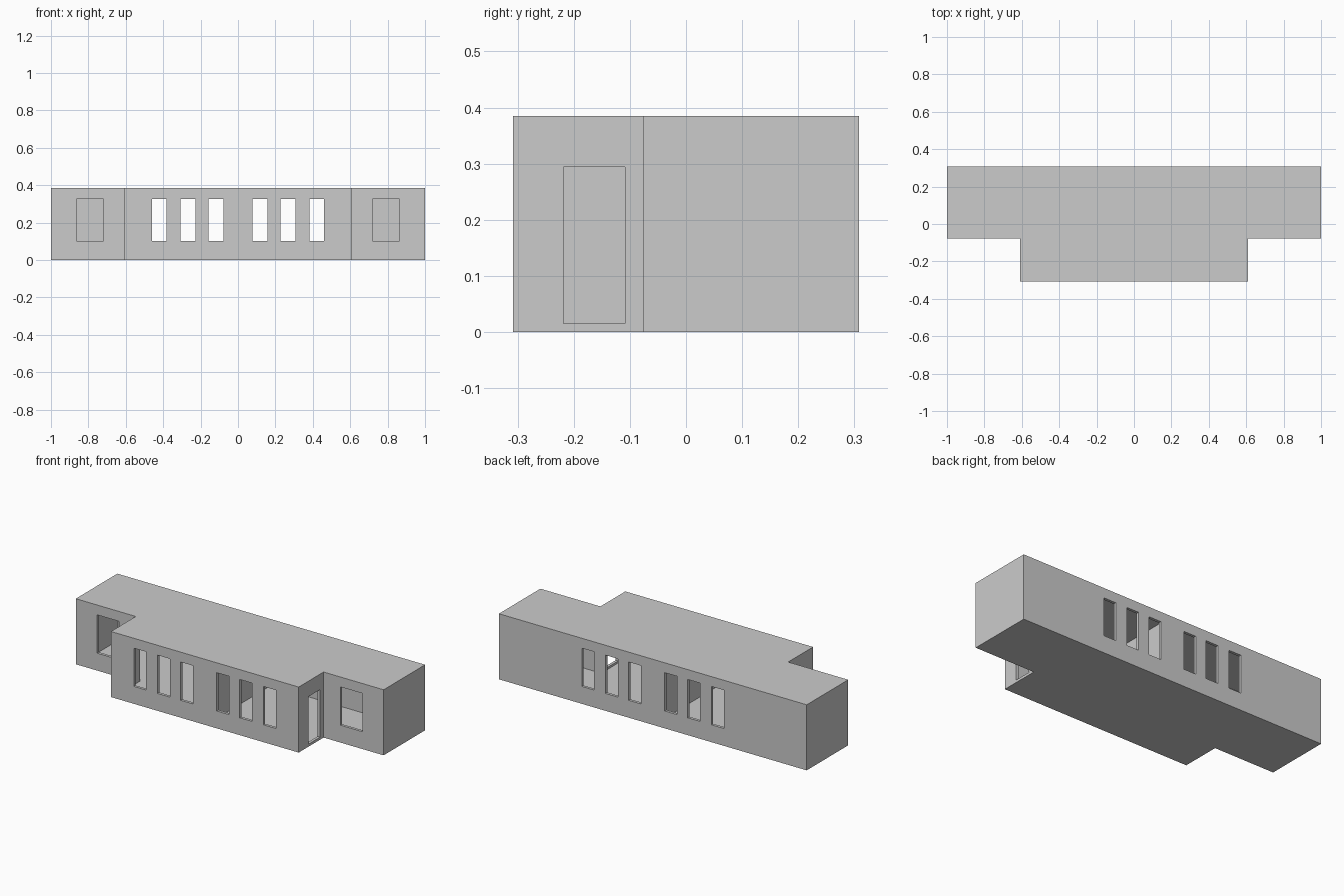
import bpy, bmesh

if "Cube" in bpy.data.objects:
    bpy.data.objects.remove(bpy.data.objects["Cube"])

H, T, SLAB = 0.385, 0.016, 0.003   # height, wall thickness, floor/roof slab


def t_profile(inset=0.0):
    """T-shaped footprint, shrunk inward by inset."""
    i = inset
    half = [(0.61 - i, -0.308 + i), (0.61 - i, -0.077 + i),
            (1 - i, -0.077 + i), (1 - i, 0.308 - i)]
    return half + [(-x, y) for x, y in reversed(half)]


def new_object(name, bm):
    bmesh.ops.recalc_face_normals(bm, faces=bm.faces)
    mesh = bpy.data.meshes.new(name)
    bm.to_mesh(mesh)
    bm.free()
    ob = bpy.data.objects.new(name, mesh)
    bpy.context.collection.objects.link(ob)
    return ob


def prism(name, points, z0, z1):
    bm = bmesh.new()
    face = bm.faces.new([bm.verts.new((x, y, z0)) for x, y in points])
    ext = bmesh.ops.extrude_face_region(bm, geom=[face])
    top = [v for v in ext["geom"] if isinstance(v, bmesh.types.BMVert)]
    bmesh.ops.translate(bm, verts=top, vec=(0, 0, z1 - z0))
    return new_object(name, bm)


def add_box(bm, x0, x1, y0, y1, z0, z1):
    verts = bmesh.ops.create_cube(bm, size=1)["verts"]
    bmesh.ops.scale(bm, verts=verts, vec=(x1 - x0, y1 - y0, z1 - z0))
    bmesh.ops.translate(bm, verts=verts,
                        vec=((x0 + x1) / 2, (y0 + y1) / 2, (z0 + z1) / 2))


# Outer walls, hollowed and pierced below
walls = prism("walls", t_profile(), SLAB, H - SLAB)
room_cutter = prism("room_cutter", t_profile(T), -0.1, H + 0.1)

# Window and door openings, mirrored left and right
bm = bmesh.new()
for s in (-1, 1):
    for cx in (0.117, 0.267, 0.421):
        add_box(bm, s * cx - 0.04, s * cx + 0.04, -0.4, 0.4, 0.102, 0.327)
    add_box(bm, s * 0.791 - 0.072, s * 0.791 + 0.072, -0.12, -0.03, 0.102, 0.327)
    add_box(bm, s * 0.61 - 0.04, s * 0.61 + 0.04, -0.218, -0.109, 0.015, 0.294)
opening_cutter = new_object("opening_cutter", bm)

for cutter in (room_cutter, opening_cutter):
    cutter.hide_render = True
    mod = walls.modifiers.new(cutter.name, "BOOLEAN")
    mod.operation = "DIFFERENCE"
    mod.solver = "EXACT"
    mod.object = cutter

# Bake the cuts and drop the cutters
dg = bpy.context.evaluated_depsgraph_get()
baked = bpy.data.meshes.new_from_object(walls.evaluated_get(dg))
walls.modifiers.clear()
walls.data = baked
for cutter in (room_cutter, opening_cutter):
    bpy.data.objects.remove(cutter)

# Floor and flat roof
prism("floor", t_profile(), 0, SLAB)
prism("roof", t_profile(), H - SLAB, H)

# Central dividing wall between the two halves
bm = bmesh.new()
add_box(bm, -T / 2, T / 2, -0.308 + T, 0.308 - T, SLAB, H - SLAB)
new_object("dividing_wall", bm)
